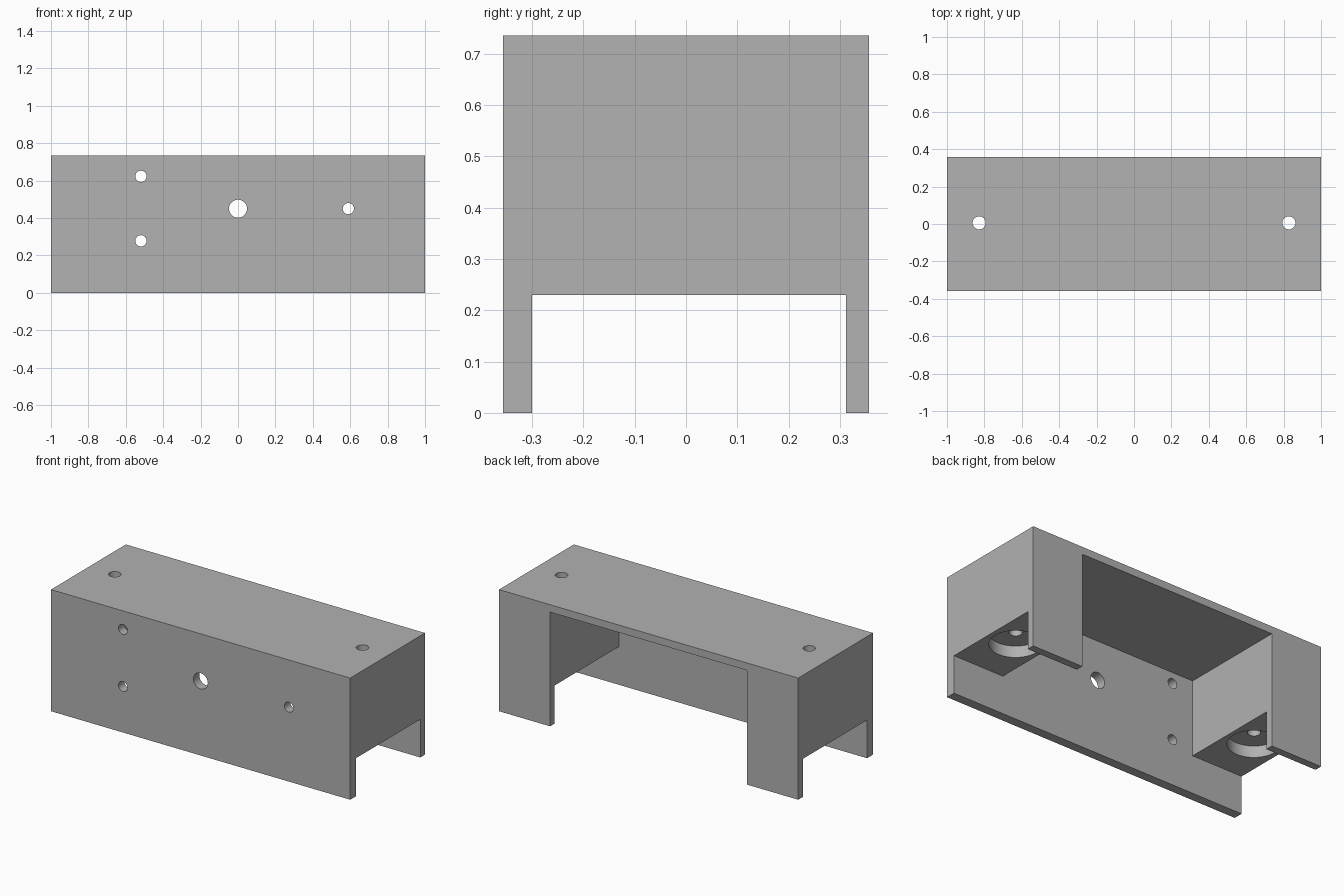
import bpy, bmesh, math
from mathutils import Matrix

default = bpy.data.objects.get("Cube")
if default:
    bpy.data.objects.remove(default, do_unlink=True)

# Overall envelope and inner faces
HALF_X, HALF_Y, HEIGHT = 1.0, 0.357, 0.735
FRONT_IN, BACK_IN = -0.30, 0.312
BLOCK_IN, BLOCK_Z, CEILING = 0.659, 0.23, 0.69
MID_Y = (FRONT_IN + BACK_IN) / 2
OVER = 0.1

grey = bpy.data.materials.new("plain grey")
grey.use_nodes = True
colour = (0.445, 0.445, 0.445, 1)
grey.diffuse_color = colour
grey.node_tree.nodes["Principled BSDF"].inputs["Base Color"].default_value = colour


def add_object(name, bm):
    mesh = bpy.data.meshes.new(name)
    bm.to_mesh(mesh)
    bm.free()
    mesh.materials.append(grey)
    obj = bpy.data.objects.new(name, mesh)
    bpy.context.collection.objects.link(obj)
    return obj


def box(name, low, high):
    bm = bmesh.new()
    bmesh.ops.create_cube(bm, size=2)
    for v in bm.verts:
        v.co = [h if c > 0 else l for c, l, h in zip(v.co, low, high)]
    return add_object(name, bm)


def cylinder(name, centre, radius, length, along_y=False):
    bm = bmesh.new()
    turn = Matrix.Rotation(math.pi / 2 if along_y else 0, 4, "X")
    bmesh.ops.create_cone(bm, cap_ends=True, segments=48, radius1=radius,
                          radius2=radius, depth=length,
                          matrix=Matrix.Translation(centre) @ turn)
    return add_object(name, bm)


body = box("bracket_body", (-HALF_X, -HALF_Y, 0), (HALF_X, HALF_Y, HEIGHT))

# Channel under the end blocks, and the middle bay open to the back and below
cutters = [
    box("lower_channel", (-HALF_X - OVER, FRONT_IN, -OVER),
        (HALF_X + OVER, BACK_IN, BLOCK_Z)),
    box("middle_bay", (-BLOCK_IN, FRONT_IN, -OVER),
        (BLOCK_IN, HALF_Y + OVER, CEILING)),
]

# Vertical bolt holes with a counterbore beneath each end block
for x in (-0.828, 0.828):
    cutters.append(cylinder("counterbore", (x, MID_Y, BLOCK_Z), 0.143, 0.14))
    cutters.append(cylinder("bolt_hole", (x, MID_Y, HEIGHT / 2), 0.035, 1))

# Holes through the front wall
for x, z, r in ((-0.519, 0.623, 0.03), (-0.519, 0.278, 0.03),
                (0, 0.45, 0.048), (0.59, 0.45, 0.03)):
    cutters.append(cylinder("front_hole", (x, -HALF_Y, z), r, 0.3, True))

# Cut the body, then remove the cutters
bpy.context.view_layer.objects.active = body
for cutter in cutters:
    cutter.hide_render = True
    mod = body.modifiers.new(cutter.name, "BOOLEAN")
    mod.operation = "DIFFERENCE"
    mod.solver = "EXACT"
    mod.object = cutter
    bpy.ops.object.modifier_apply(modifier=mod.name)
    bpy.data.objects.remove(cutter, do_unlink=True)

bpy.ops.object.select_all(action="DESELECT")
body.select_set(True)
bpy.ops.object.shade_smooth_by_angle(angle=math.radians(30))
